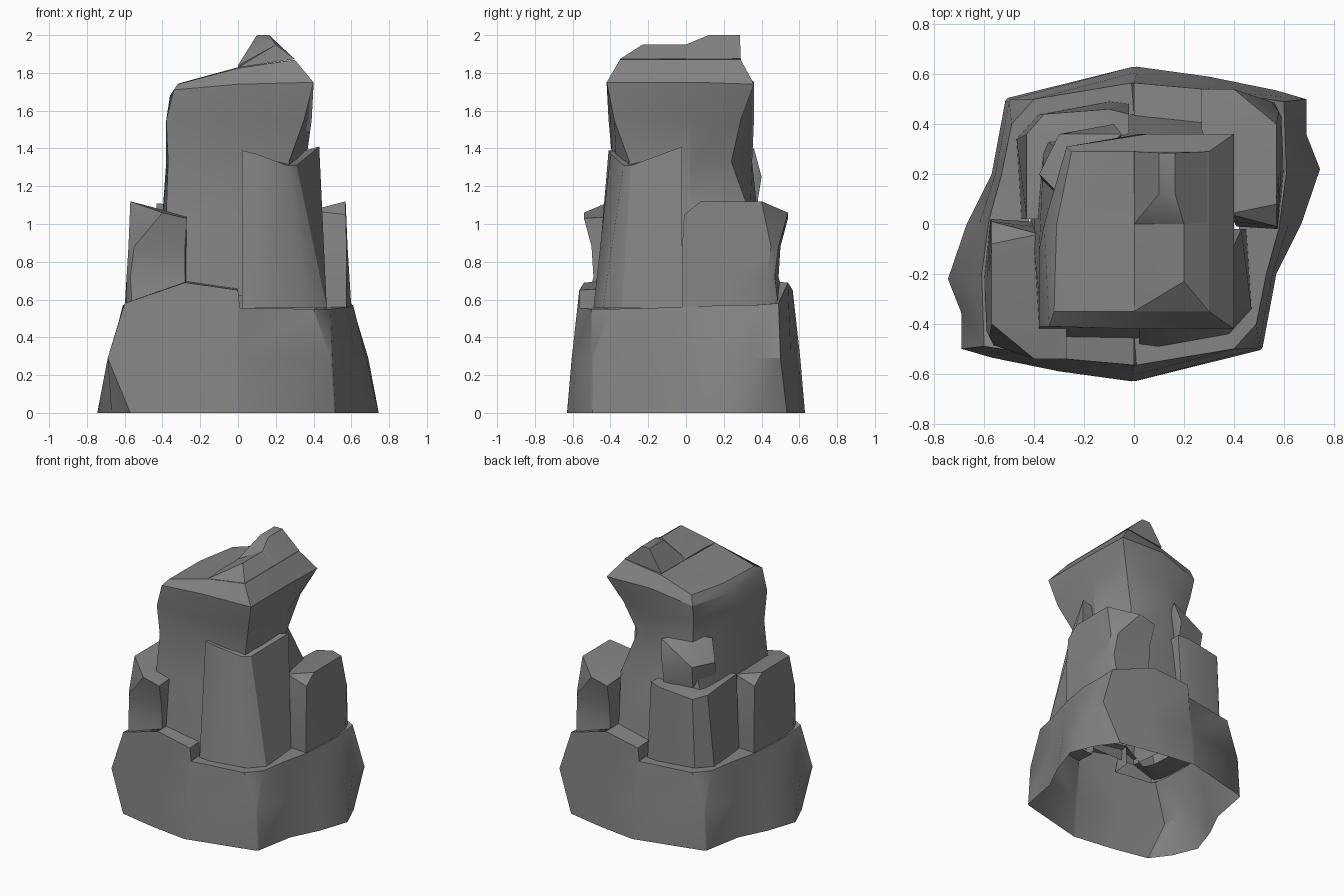
import bpy, bmesh, math

STONE = bpy.data.materials.new("dark_stone")
STONE.diffuse_color = (.23, .23, .23, 1)


def make(name, bm):
    bmesh.ops.triangulate(bm, faces=[f for f in bm.faces if len(f.verts) > 4])
    bmesh.ops.recalc_face_normals(bm, faces=bm.faces[:])
    me = bpy.data.meshes.new(name)
    bm.to_mesh(me)
    bm.free()
    me.materials.append(STONE)
    ob = bpy.data.objects.new(name, me)
    bpy.context.collection.objects.link(ob)
    bpy.ops.object.select_all(action='DESELECT')
    ob.select_set(True)
    bpy.context.view_layer.objects.active = ob
    bpy.ops.object.shade_smooth_by_angle(angle=math.radians(32))
    return ob


def loft(name, rings, cap=True, turn=1, closed=True):
    """Skin stacked rings; turn=-1 spins the part half a turn about z.
    closed=False leaves out the hidden side against the core."""
    bm = bmesh.new()
    vs = [[bm.verts.new((turn * x, turn * y, z)) for x, y, z in r] for r in rings]
    n = len(vs[0])
    for a, b in zip(vs, vs[1:]):
        for i in range(n if closed else n - 1):
            j = (i + 1) % n
            bm.faces.new((a[i], a[j], b[j], b[i]))
    if cap:
        bm.faces.new(vs[-1])
    return make(name, bm)


def hull(name, pts):
    bm = bmesh.new()
    for p in pts:
        bm.verts.new(p)
    bmesh.ops.convex_hull(bm, input=bm.verts[:])
    return make(name, bm)


def level(z, pts):
    return [(x, y, z) for x, y in pts]


def spin(half):
    return half + [(-x, -y, z) for x, y, z in half]


# Base skirt: each ring is one half repeated by a half turn, open underneath
base = [
    level(0, [(.01, -.628), (.505, -.505), (.515, -.495), (.57, -.2), (.67, 0),
              (.745, .22), (.67, .4), (.57, .535), (.3, .59), (.01, .63)]),
    level(.29, [(.01, -.603), (.49, -.5), (.5, -.49), (.555, -.2), (.62, 0),
                (.68, .2), (.69, .36), (.69, .5), (.35, .555), (.01, .605)]),
    [(.01, -.565, .555), (.4, -.5, .55), (.49, -.4, .55), (.53, -.2, .555), (.58, -.02, .56),
     (.61, .2, .57), (.605, .35, .57), (.6, .49, .58), (.28, .54, .69), (0, .565, .65)],
    [(0, -.44, .555), (.36, -.4, .55), (.4, -.36, .55), (.42, -.2, .555), (.42, -.02, .56),
     (.43, .2, .57), (.42, .3, .57), (.4, .38, .58), (.27, .4, .7), (0, .4, .66)],
]
loft("base_skirt", [spin(r) for r in base], cap=False)

# Tall side slabs, one on each side
slab = [
    level(.56, [(.42, -.01), (.575, -.02), (.6, .22), (.59, .42), (.56, .49), (.28, .53), (.27, .4)]),
    level(.72, [(.41, -.01), (.575, -.02), (.59, .22), (.59, .43), (.57, .47), (.28, .49), (.27, .4)]),
    level(.88, [(.4, .01), (.575, -.02), (.58, .2), (.58, .45), (.55, .49), (.28, .5), (.27, .39)]),
    [(.38, .04, 1.07), (.57, -.01, 1.05), (.57, .08, 1.12), (.57, .4, 1.12), (.4, .54, 1.06),
     (.27, .54, 1.03), (.27, .38, 1.04)],
]
for side, turn in (("right", 1), ("left", -1)):
    loft("side_slab_" + side, slab, turn=turn, closed=False)

# Corner pillars hugging the core: tall at the front, short at the back
foot = level(.555, [(.02, -.4), (.02, -.48), (.1, -.49), (.38, -.44), (.47, -.34), (.45, -.02), (.36, -.02)])
tall = [(.02, -.34, 1.38), (.02, -.41, 1.39), (.1, -.4, 1.37), (.26, -.33, 1.31), (.31, -.29, 1.31),
        (.43, -.02, 1.41), (.32, -.02, 1.38)]
short = [(.02, -.34, 1.1), (.02, -.44, 1.1), (.1, -.46, 1.09), (.36, -.44, 1.06), (.43, -.36, 1.08),
         (.43, -.02, 1.11), (.34, -.02, 1.1)]
loft("front_pillar", [foot, tall], turn=1, closed=False)
loft("back_pillar", [foot, short], turn=-1, closed=False)

# Core column and boulder head
core = [
    level(.62, [(-.42, -.1), (-.38, -.46), (0, -.46), (.36, -.4), (.4, 0), (.36, .41), (0, .44), (-.4, .38)]),
    level(1.05, [(-.4, -.1), (-.38, -.42), (0, -.41), (.3, -.34), (.38, .02), (.3, .34), (0, .38), (-.36, .34)]),
    level(1.33, [(-.38, -.1), (-.37, -.39), (0, -.37), (.27, -.3), (.36, .02), (.23, .24), (0, .35), (-.22, .24)]),
    level(1.55, [(-.38, -.1), (-.38, -.41), (0, -.4), (.35, -.38), (.39, .03), (.31, .29), (.02, .36), (-.26, .28)]),
    [(-.36, 0, 1.68), (-.34, -.41, 1.71), (0, -.42, 1.74), (.4, -.42, 1.75), (.4, .06, 1.75),
     (.4, .36, 1.74), (.05, .36, 1.75), (-.27, .31, 1.68)],
    [(-.31, 0, 1.745), (-.32, -.35, 1.74), (0, -.35, 1.825), (.3, -.35, 1.87), (.3, 0, 1.87),
     (.3, .29, 1.87), (0, .29, 1.83), (-.25, .29, 1.75)],
]
loft("core_and_head", core)

# Raised crest on the head: low front block and higher back peak
rim = [(.3, -.35, 1.873), (.3, .29, 1.875), (0, -.35, 1.828), (0, .29, 1.84)]
hull("crest_front", rim + [(0, -.23, 1.84), (.2, -.23, 1.95), (.2, 0, 1.95), (.2, .28, 1.95), (0, 0, 1.84)])
hull("crest_peak", [(.2, 0, 1.95), (.1, .12, 2), (.165, .12, 2), (.1, .285, 2), (.165, .285, 2),
                    (0, 0, 1.84), (0, .29, 1.84), (.3, .29, 1.873), (.3, 0, 1.873)])

# Knuckle of stone under the head at the back left
hull("back_knuckle", [(-.2, .22, 1.42), (-.05, .36, 1.4), (-.3, .12, 1.38), (-.38, .2, 1.25),
                      (-.08, .4, 1.25), (-.3, .36, 1.25), (-.36, .16, 1.06), (-.08, .37, 1.06),
                      (-.29, .33, 1.06), (-.1, .1, 1.1)])
